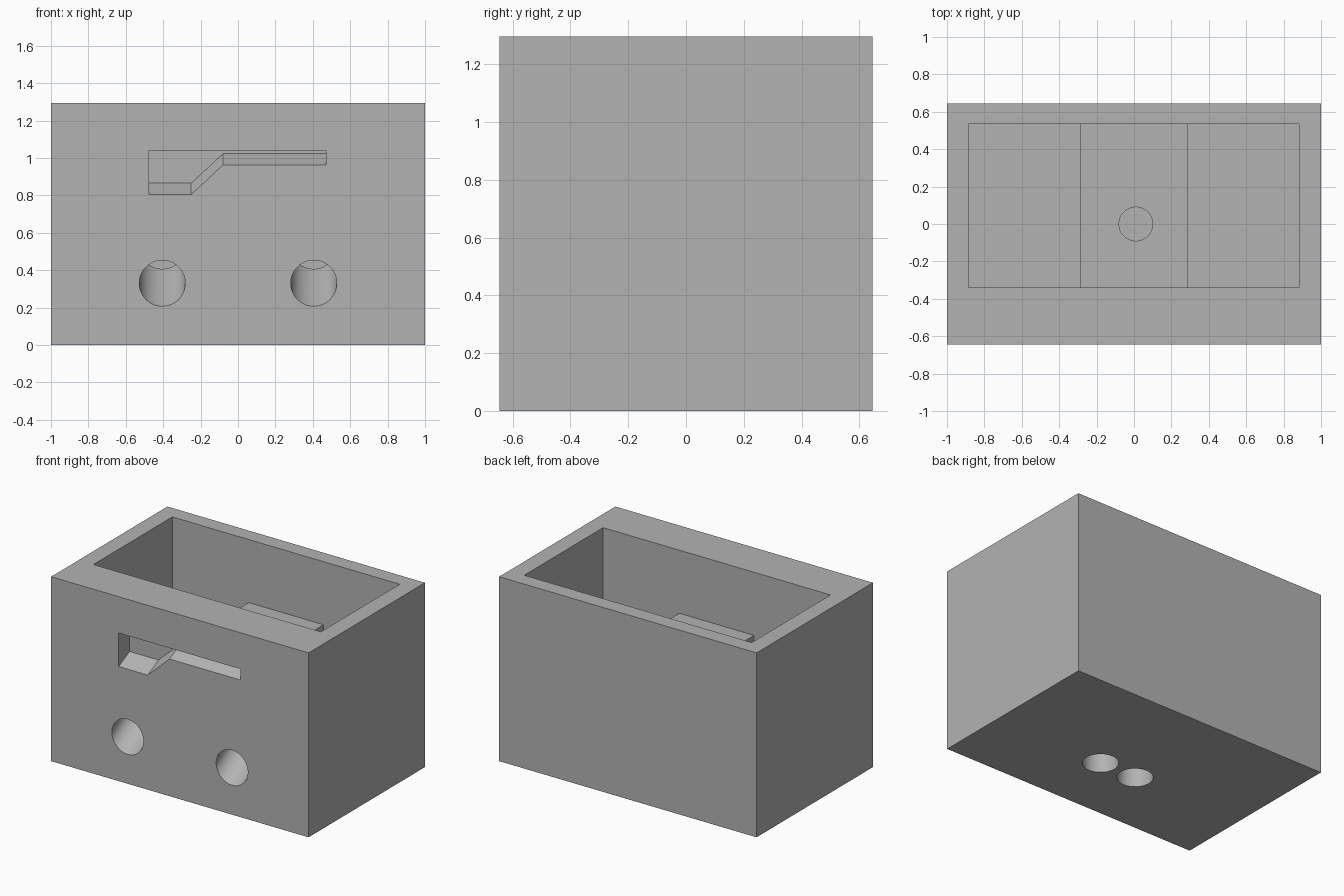
import bpy
import bmesh
from math import cos, sin, pi, radians
from mathutils import Vector

cube = bpy.data.objects.get("Cube")
if cube:
    bpy.data.objects.remove(cube, do_unlink=True)

W, D, H = 2.0, 1.29, 1.295
FRONT = -D / 2

grey = bpy.data.materials.new("mid grey")
grey.use_nodes = True
grey.diffuse_color = (0.45, 0.45, 0.45, 1)
grey.node_tree.nodes["Principled BSDF"].inputs["Base Color"].default_value = (0.45, 0.45, 0.45, 1)


def prism(name, points, sweep):
    """Close a flat outline and sweep it along a vector."""
    bm = bmesh.new()
    face = bm.faces.new([bm.verts.new(p) for p in points])
    swept = bmesh.ops.extrude_face_region(bm, geom=[face])["geom"]
    verts = [v for v in swept if isinstance(v, bmesh.types.BMVert)]
    bmesh.ops.translate(bm, vec=Vector(sweep), verts=verts)
    bmesh.ops.recalc_face_normals(bm, faces=bm.faces[:])
    mesh = bpy.data.meshes.new(name)
    bm.to_mesh(mesh)
    bm.free()
    mesh.materials.append(grey)
    obj = bpy.data.objects.new(name, mesh)
    bpy.context.collection.objects.link(obj)
    return obj


def block(name, x0, x1, y0, y1, z0, z1):
    outline = [(x0, y0, z0), (x1, y0, z0), (x1, y1, z0), (x0, y1, z0)]
    return prism(name, outline, (0, 0, z1 - z0))


def circle(x, y, r, n=64):
    return [(x + r * cos(2 * pi * i / n), y + r * sin(2 * pi * i / n)) for i in range(n)]


def upright_hole(name, x, y, r, z0, z1):
    return prism(name, [(a, b, z0) for a, b in circle(x, y, r)], (0, 0, z1 - z0))


def sloped_cut(name, outline, depth, rise):
    """Cut through the front face that climbs as it goes inward."""
    lead = 0.1
    slope = rise / depth
    points = [(x, FRONT - lead, z - lead * slope) for x, z in outline]
    total = depth + lead
    return prism(name, points, (0, total, total * slope))


# Solid outer body
body = block("box_body", -W / 2, W / 2, FRONT, -FRONT, 0, H)

# Upper tray and the two deeper bays beside the central pedestal
back, front = 0.535, -0.34
cutters = [block("tray_cut", -0.885, 0.882, front, back, 0.852, H + 0.1)]
for x0, x1 in ((-0.885, -0.29), (0.29, 0.882)):
    cutters.append(block("bay_cut", x0, x1, front, back, 0.40, H + 0.2))

# Round socket in the pedestal
cutters.append(upright_hole("socket_cut", 0.01, 0, 0.09, 0.6, 1.0))

# Paired holes underneath and sloped chutes in the front
for side in (-1, 1):
    cutters.append(upright_hole("base_hole_cut", side * 0.142, -0.16, 0.115, -0.1, 0.5))
    cutters.append(sloped_cut("chute_cut", circle(side * 0.405, 0.33, 0.123), 0.32, 0.21))

# Stepped recess in the front
recess = [(-0.475, 1.04), (-0.475, 0.805), (-0.25, 0.805),
          (-0.08, 0.963), (0.47, 0.963), (0.47, 1.04)]
cutters.append(sloped_cut("recess_cut", recess, 0.12, 0.06))

# Carve the body and drop the cutters
bpy.ops.object.select_all(action="DESELECT")
bpy.context.view_layer.objects.active = body
body.select_set(True)
for cutter in cutters:
    mod = body.modifiers.new(cutter.name, "BOOLEAN")
    mod.operation = "DIFFERENCE"
    mod.solver = "EXACT"
    mod.object = cutter
    bpy.ops.object.modifier_apply(modifier=mod.name)
    bpy.data.objects.remove(cutter, do_unlink=True)

bpy.ops.object.shade_smooth_by_angle(angle=radians(30))
